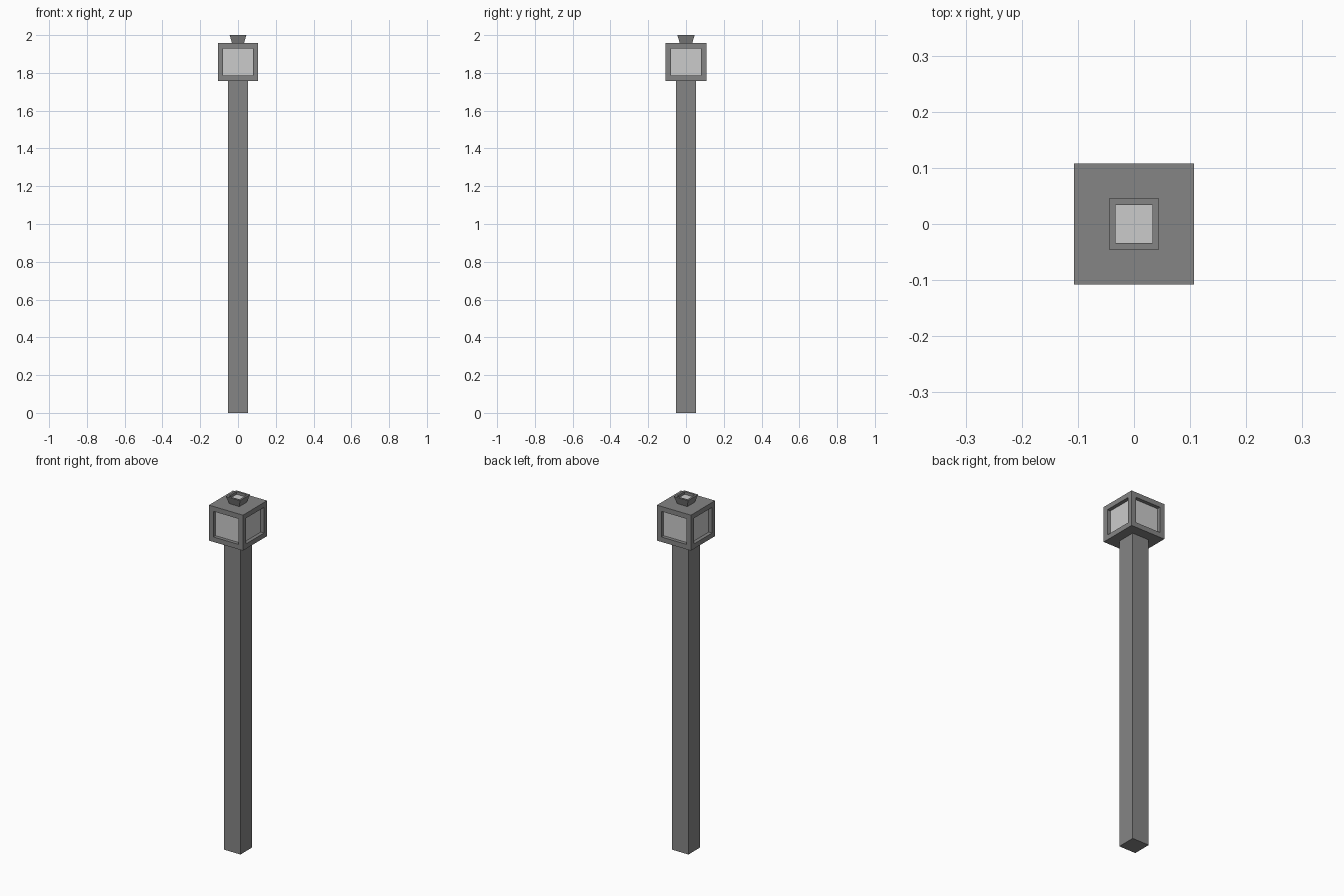
import bpy
import bmesh
from mathutils import Matrix, Vector

cube = bpy.data.objects.get("Cube")
if cube:
    bpy.data.objects.remove(cube, do_unlink=True)


def make_material(name, value):
    mat = bpy.data.materials.new(name)
    mat.use_nodes = True
    colour = (value, value, value, 1)
    mat.diffuse_color = colour
    mat.node_tree.nodes["Principled BSDF"].inputs["Base Color"].default_value = colour
    return mat


METAL = make_material("dark grey metal", 0.235)
GLASS = make_material("pale grey glass", 0.6)


def make_block(name, half_x, half_y, bottom, top, flare=1, glazed=None, rim=0, depth=0):
    """Box whose top is scaled by flare; glazed picks faces that get a sunken pane."""
    bm = bmesh.new()
    size = Vector((half_x * 2, half_y * 2, top - bottom))
    place = Matrix.Translation((0, 0, (bottom + top) / 2)) @ Matrix.Diagonal(size).to_4x4()
    bmesh.ops.create_cube(bm, size=1, matrix=place)
    for v in bm.verts:
        if v.co.z > (bottom + top) / 2:
            v.co.x *= flare
            v.co.y *= flare
    bm.normal_update()

    if glazed:
        panes = [f for f in bm.faces if glazed(f.normal)]
        bmesh.ops.inset_individual(bm, faces=panes, thickness=rim, use_even_offset=True)
        bm.normal_update()
        sunk = bmesh.ops.extrude_discrete_faces(bm, faces=panes)["faces"]
        bm.normal_update()
        for f in sunk:
            bmesh.ops.translate(bm, verts=f.verts, vec=f.normal * -depth)
            f.material_index = 1
        bm.normal_update()

    mesh = bpy.data.meshes.new(name)
    bm.to_mesh(mesh)
    bm.free()
    mesh.materials.append(METAL)
    mesh.materials.append(GLASS)
    obj = bpy.data.objects.new(name, mesh)
    bpy.context.collection.objects.link(obj)
    return obj


# Square post
make_block("post", 0.052, 0.052, 0, 1.757)

# Lantern box with a sunken pane on each side
make_block("lantern", 0.1065, 0.108, 1.757, 1.958,
           glazed=lambda n: abs(n.z) < 0.5, rim=0.028, depth=0.02)

# Flared cap with a sunken pane on top
make_block("cap", 0.032, 0.033, 1.958, 2.0, flare=1.38,
           glazed=lambda n: n.z > 0.9, rim=0.0115, depth=0.015)
